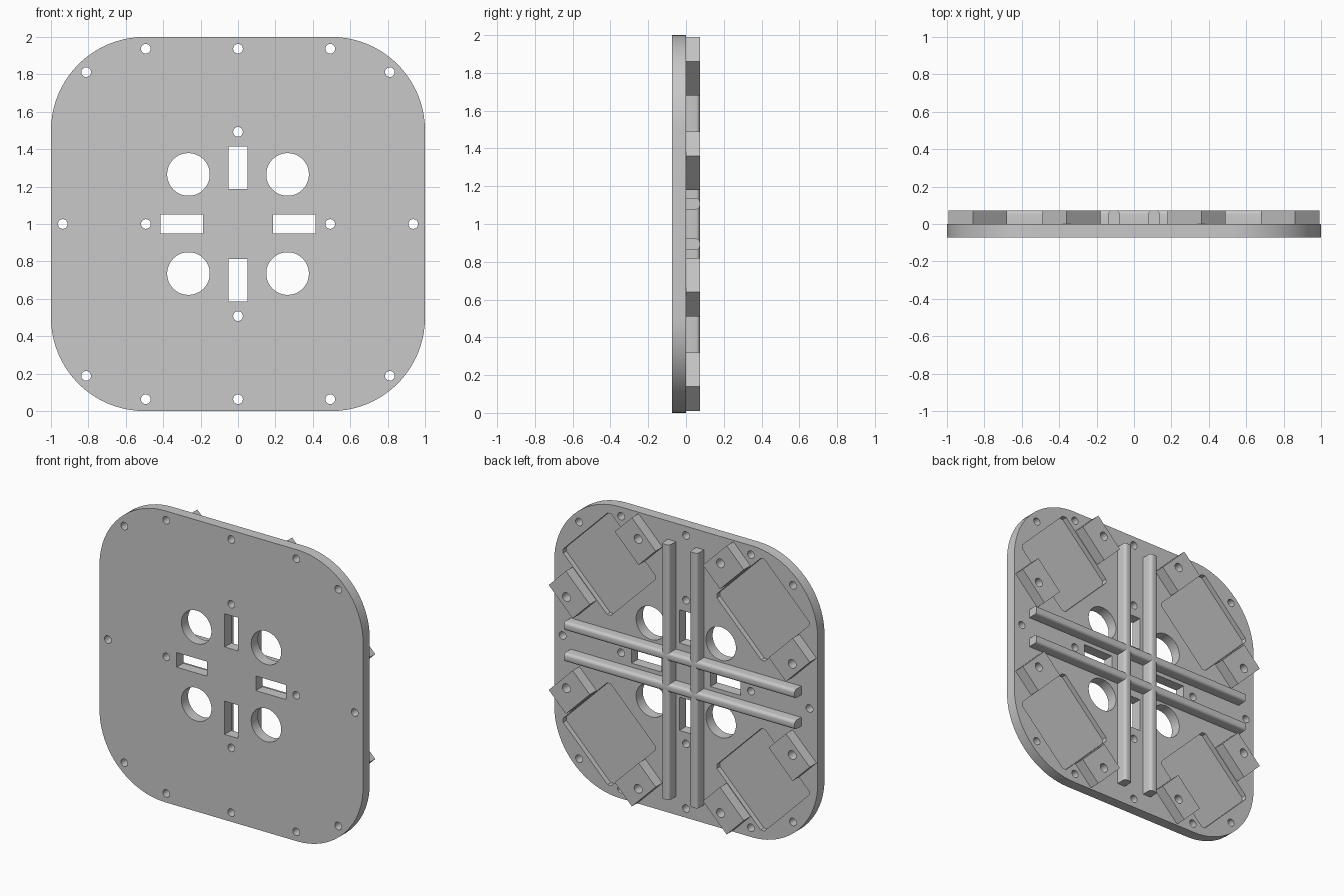
import bpy, bmesh, math
from mathutils import Matrix, Vector

if "Cube" in bpy.data.objects:
    bpy.data.objects.remove(bpy.data.objects["Cube"], do_unlink=True)

grey = bpy.data.materials.new("plain_grey")
grey.use_nodes = True
grey.diffuse_color = (0.58, 0.58, 0.58, 1)
grey.node_tree.nodes["Principled BSDF"].inputs["Base Color"].default_value = grey.diffuse_color

MID = 1.0       # height of the plate centre
DEPTH = 0.073   # thickness of plate, blocks and rails
POCKET = 0.035  # depth of the pockets in the back of the plate


def finish(name, bm):
    bmesh.ops.remove_doubles(bm, verts=bm.verts, dist=1e-5)
    bmesh.ops.recalc_face_normals(bm, faces=bm.faces)
    mesh = bpy.data.meshes.new(name)
    bm.to_mesh(mesh)
    bm.free()
    mesh.materials.append(grey)
    ob = bpy.data.objects.new(name, mesh)
    bpy.context.collection.objects.link(ob)
    smooth(ob)
    return ob


def smooth(ob):
    bpy.ops.object.select_all(action='DESELECT')
    ob.select_set(True)
    bpy.context.view_layer.objects.active = ob
    bpy.ops.object.shade_smooth_by_angle(angle=math.radians(30))


def slab(name, loops, y0, y1):
    """Filled outline with holes in the upright plane, from depth y0 to y1."""
    cu = bpy.data.curves.new(name + "_outline", 'CURVE')
    cu.dimensions, cu.fill_mode, cu.extrude = '2D', 'BOTH', (y1 - y0) / 2
    for pts in loops:
        sp = cu.splines.new('POLY')
        sp.points.add(len(pts) - 1)
        for p, (x, z) in zip(sp.points, pts):
            p.co = (x, z, 0, 1)
        sp.use_cyclic_u = True
    tmp = bpy.data.objects.new(name + "_outline", cu)
    bpy.context.collection.objects.link(tmp)
    dg = bpy.context.evaluated_depsgraph_get()
    mesh = bpy.data.meshes.new_from_object(tmp.evaluated_get(dg))
    bm = bmesh.new()
    bm.from_mesh(mesh)
    bpy.data.objects.remove(tmp)
    bpy.data.curves.remove(cu)
    bpy.data.meshes.remove(mesh)
    bm.transform(Matrix.Translation((0, (y0 + y1) / 2, MID)) @ Matrix.Rotation(math.pi / 2, 4, 'X'))
    return finish(name, bm)


def circle(x, z, r, n=24):
    return [(x + r * math.cos(i * math.tau / n), z + r * math.sin(i * math.tau / n)) for i in range(n)]


def rect(x, z, hw, hh):
    return [(x - hw, z - hh), (x + hw, z - hh), (x + hw, z + hh), (x - hw, z + hh)]


def round_rect(half, r, n=20):
    pts = []
    for q, (sx, sz) in enumerate([(1, 1), (-1, 1), (-1, -1), (1, -1)]):
        for i in range(n + 1):
            a = (q + i / n) * math.pi / 2
            pts.append((sx * (half - r) + r * math.cos(a), sz * (half - r) + r * math.sin(a)))
    return pts


# Main plate with bolt holes, round openings and slots
SIGNS = (1, -1)
HOLE = 0.026
loops = [round_rect(1, 0.5)]
for s in SIGNS:
    for d in (0.493, 0.937):
        loops += [circle(s * d, 0, HOLE), circle(0, s * d, HOLE)]
    loops += [rect(s * 0.3, 0, 0.114, 0.05), rect(0, s * 0.3, 0.05, 0.114)]
    for t in SIGNS:
        loops += [circle(s * 0.265, t * 0.265, 0.114, 48),
                  circle(s * 0.493, t * 0.937, HOLE), circle(s * 0.812, t * 0.812, HOLE)]
plate = slab("main_plate", loops, -DEPTH, 0)


# Corner mounts, laid out along each diagonal (u outward, v across)
def diagonal(pts, sx, sz):
    k = math.sqrt(0.5)
    return [(sx * k * (u + v), sz * k * (u - v)) for u, v in pts]


c = 0.02
pocket = [(0.57, -0.258 + c), (0.57 + c, -0.258), (1.08 - c, -0.258), (1.08, -0.258 + c),
          (1.08, 0.258 - c), (1.08 - c, 0.258), (0.57 + c, 0.258), (0.57, 0.258 - c)]
for sx in SIGNS:
    for sz in SIGNS:
        place = ("upper" if sz > 0 else "lower") + ("_left" if sx > 0 else "_right")
        # Shallow pocket sunk into the back of the plate
        cutter = slab(place + "_pocket_cutter", [diagonal(pocket, sx, sz)], -POCKET, 0.02)
        cut = plate.modifiers.new("pocket", 'BOOLEAN')
        cut.operation, cut.solver, cut.object = 'DIFFERENCE', 'EXACT', cutter
        bpy.context.view_layer.objects.active = plate
        bpy.ops.object.modifier_apply(modifier=cut.name)
        bpy.data.objects.remove(cutter)
        # Drilled blocks on both sides of the pocket
        for s, end in ((1, "outer"), (-1, "inner")):
            block = rect(0.827, s * 0.354, 0.128, 0.092)
            hole = circle(0.827, s * 0.385, 0.03)
            slab(f"{place}_{end}_mount_block", [diagonal(block, sx, sz), diagonal(hole, sx, sz)], 0, DEPTH)
smooth(plate)


# Crossed rails with rounded backs
def rail(name, offset, upright):
    bm = bmesh.new()
    bmesh.ops.create_cube(bm, size=1)
    bm.transform(Matrix.Diagonal((0.06, DEPTH, 1.75, 1)))
    edges = [e for e in bm.edges if all(v.co.y > 0 for v in e.verts)
             and abs(e.verts[0].co.z - e.verts[1].co.z) > 1]
    bmesh.ops.bevel(bm, geom=edges, offset=0.02, segments=4, profile=0.5, affect='EDGES')
    turn = Matrix() if upright else Matrix.Rotation(math.pi / 2, 4, 'Y')
    shift = Vector((offset, DEPTH / 2, MID)) if upright else Vector((0, DEPTH / 2, MID + offset))
    bm.transform(Matrix.Translation(shift) @ turn)
    finish(name, bm)


for s in SIGNS:
    rail("left_upright_rail" if s > 0 else "right_upright_rail", s * 0.107, True)
    rail("upper_cross_rail" if s > 0 else "lower_cross_rail", s * 0.107, False)
